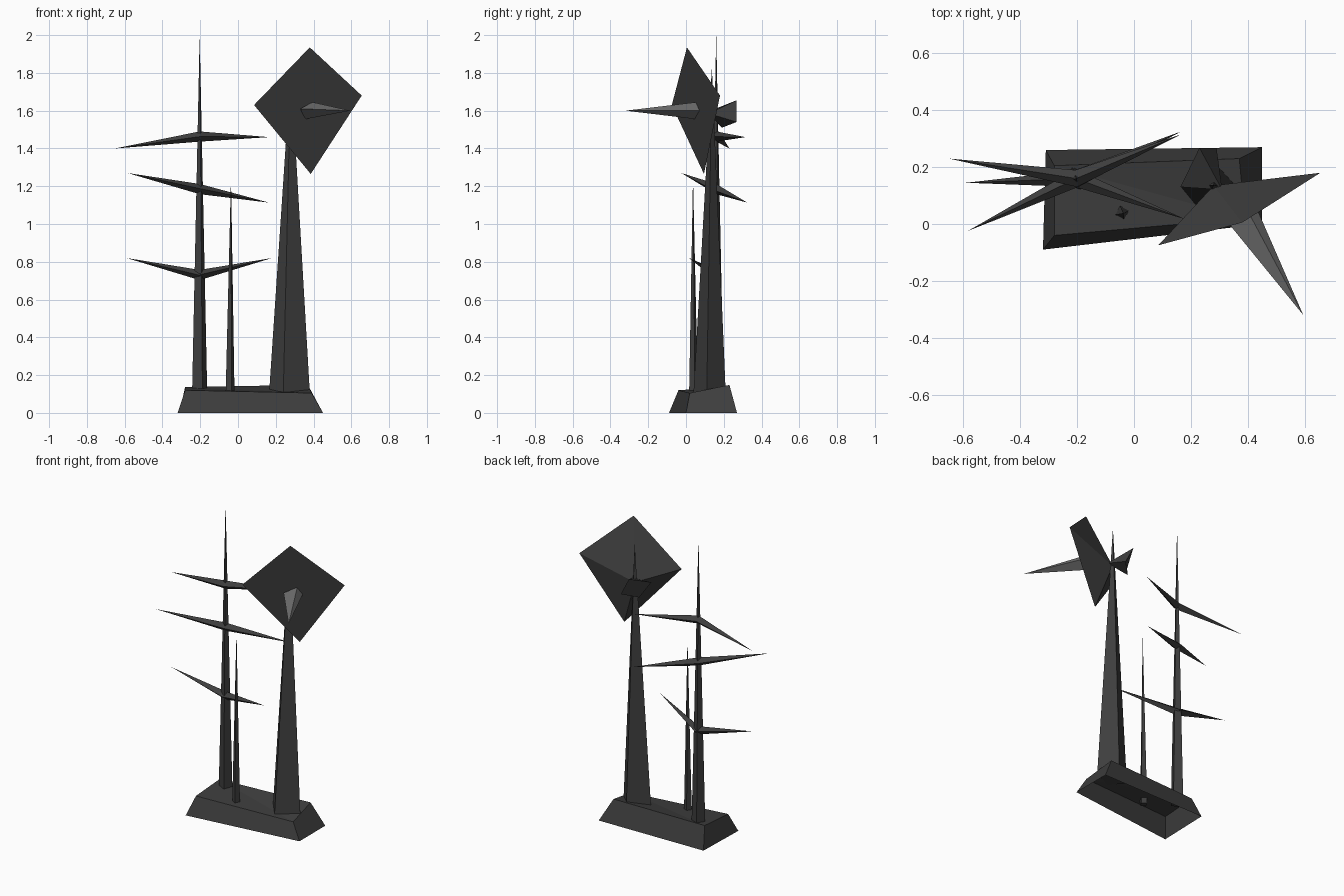
import bpy
import bmesh
from math import cos, sin, pi
from mathutils import Vector

cube = bpy.data.objects.get("Cube")
if cube:
    bpy.data.objects.remove(cube)


def material(name, rgb):
    m = bpy.data.materials.new(name)
    m.use_nodes = True
    m.diffuse_color = (*rgb, 1)
    bsdf = next(n for n in m.node_tree.nodes if n.type == 'BSDF_PRINCIPLED')
    bsdf.inputs["Base Color"].default_value = (*rgb, 1)
    return m


dark = material("dark iron", (0.048, 0.048, 0.048))
grey = material("pale steel", (0.16, 0.16, 0.16))


def finish(name, bm, mat):
    bmesh.ops.recalc_face_normals(bm, faces=bm.faces)
    mesh = bpy.data.meshes.new(name)
    bm.to_mesh(mesh)
    bm.free()
    mesh.materials.append(mat)
    ob = bpy.data.objects.new(name, mesh)
    bpy.context.collection.objects.link(ob)
    return ob


def spike(name, ring, tips, mat=dark):
    """Faceted body: a ring of corners joined to one tip (capped) or two tips."""
    bm = bmesh.new()
    loop = [bm.verts.new(p) for p in ring]
    for tip in tips:
        t = bm.verts.new(tip)
        for a, b in zip(loop, loop[1:] + loop[:1]):
            bm.faces.new((a, b, t))
    if len(tips) == 1:
        bm.faces.new(loop)
    return finish(name, bm, mat)


def square(x, y, z, radius, turn):
    return [(x + radius * cos(turn + k * pi / 2), y + radius * sin(turn + k * pi / 2), z)
            for k in range(4)]


# Hollow, slightly skewed plinth, open underneath
bottom = [(-0.32, -0.09, 0), (0.45, 0, 0), (0.45, 0.27, 0), (-0.31, 0.26, 0)]
top = [(-0.28, -0.04, 0.12), (0.39, 0.02, 0.105), (0.37, 0.23, 0.148), (-0.28, 0.205, 0.137)]
bm = bmesh.new()
low = [bm.verts.new(p) for p in bottom]
high = [bm.verts.new(p) for p in top]
for i in range(4):
    j = (i + 1) % 4
    bm.faces.new((low[i], low[j], high[j], high[i]))
bm.faces.new((high[0], high[1], high[3]))
bm.faces.new((high[1], high[2], high[3]))
finish("plinth", bm, dark)

# Upright tapering posts
spike("tall_mast", square(-0.203, 0.16, 0.09, 0.043, 0.35), [(-0.203, 0.16, 2)])
spike("short_mast", square(-0.042, 0.04, 0.08, 0.025, 0.3), [(-0.037, 0.037, 1.25)])
spike("tower", [(0.165, 0.13, 0.11), (0.24, 0.04, 0.11), (0.38, 0.11, 0.11), (0.29, 0.21, 0.11)],
      [(0.28, 0.137, 1.83)])

# Bent spars crossing the tall mast
spars = [("upper_spar", 1.463, (-0.65, 0.23, 1.40), (0.165, 0.315, 1.46)),
         ("middle_spar", 1.185, (-0.585, -0.025, 1.27), (0.165, 0.325, 1.113)),
         ("lower_spar", 0.73, (-0.59, 0.145, 0.82), (0.18, 0.017, 0.82))]
for name, z, start, end in spars:
    centre = Vector((-0.203, 0.16, z))
    up = Vector((0, 0, 0.027))
    side = up.cross(Vector(end) - Vector(start)).normalized() * 0.03
    spike(name, [centre + up, centre + side, centre - up, centre - side], [start, end])

# Kite-shaped head: flat front, pyramid back
spike("kite_head", [(0.38, 0.005, 1.935), (0.655, 0.18, 1.68),
                    (0.385, 0.095, 1.265), (0.085, -0.075, 1.63)], [(0.28, 0.135, 1.57)])

# Pointed nose on the front and flared block at the back
spike("nose", [(0.33, 0.005, 1.61), (0.395, 0.055, 1.645),
               (0.425, 0.07, 1.6), (0.355, 0.055, 1.555)], [(0.595, -0.32, 1.6)], grey)
spike("rear_block", [(0.163, 0.13, 1.6), (0.23, 0.268, 1.655),
                     (0.29, 0.268, 1.54), (0.21, 0.19, 1.51)], [(0.31, 0.12, 1.585)])
